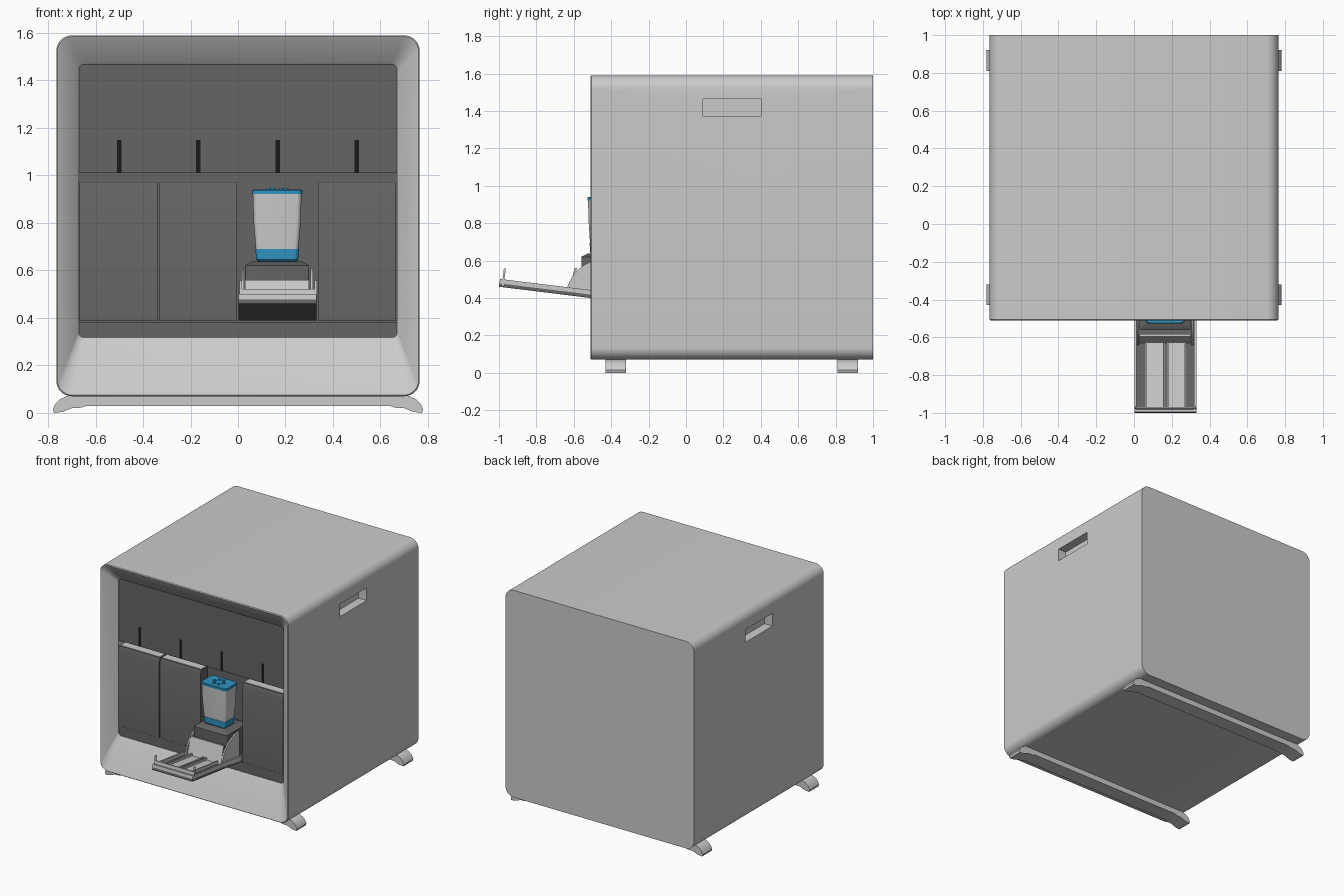
import bpy, bmesh, math
from mathutils import Vector

if "Cube" in bpy.data.objects:
    bpy.data.objects.remove(bpy.data.objects["Cube"])


def material(name, rgb):
    m = bpy.data.materials.new(name)
    m.diffuse_color = (*rgb, 1)
    m.use_nodes = True
    m.node_tree.nodes["Principled BSDF"].inputs["Base Color"].default_value = m.diffuse_color
    return m


DARK = material("dark_grey", (0.13, 0.13, 0.13))
BLACK = material("black", (0.01, 0.01, 0.01))
BLUE = material("blue", (0.03, 0.3, 0.55))


def finish(name, bm, mat=None, smooth=True):
    bmesh.ops.recalc_face_normals(bm, faces=bm.faces)
    me = bpy.data.meshes.new(name)
    bm.to_mesh(me)
    bm.free()
    ob = bpy.data.objects.new(name, me)
    bpy.context.collection.objects.link(ob)
    if mat:
        me.materials.append(mat)
    if smooth:
        shade(ob)
    return ob


def shade(ob):
    bpy.ops.object.select_all(action='DESELECT')
    ob.select_set(True)
    bpy.context.view_layer.objects.active = ob
    bpy.ops.object.shade_smooth_by_angle(angle=math.radians(30))


def loft(name, loops, mat=None):
    """Skin a list of equal-length point loops and cap both ends."""
    bm = bmesh.new()
    rings = [[bm.verts.new(p) for p in loop] for loop in loops]
    n = len(rings[0])
    for a, b in zip(rings, rings[1:]):
        for i in range(n):
            j = (i + 1) % n
            bm.faces.new((a[i], a[j], b[j], b[i]))
    bm.faces.new(rings[0])
    bm.faces.new(rings[-1])
    return finish(name, bm, mat)


def box(name, x0, x1, y0, y1, z0, z1, mat=None):
    q = [(x0, y0), (x1, y0), (x1, y1), (x0, y1)]
    return loft(name, [[(x, y, z) for x, y in q] for z in (z0, z1)], mat)


def prism_x(name, yz, x0, x1, mat=None):
    return loft(name, [[(x, y, z) for y, z in yz] for x in (x0, x1)], mat)


def rounded(u0, u1, v0, v1, r, seg=8):
    """Rounded rectangle outline in two coordinates."""
    pts = []
    for cu, cv, a0 in ((u1 - r, v1 - r, 0), (u0 + r, v1 - r, 90), (u0 + r, v0 + r, 180), (u1 - r, v0 + r, 270)):
        for k in range(seg + 1):
            a = math.radians(a0 + 90 * k / seg)
            pts.append((cu + r * math.cos(a), cv + r * math.sin(a)))
    return pts


def xz_ring(y, x, z0, z1, r):
    return [(u, y, v) for u, v in rounded(-x, x, z0, z1, r)]


def xy_ring(z, cx, cy, hx, hy, r):
    return [(u, v, z) for u, v in rounded(cx - hx, cx + hx, cy - hy, cy + hy, r, 4)]


# Cabinet shell with tapered front recess
cabinet = loft("cabinet_shell", [
    xz_ring(1.0, .765, .07, 1.59, .065),
    xz_ring(-.505, .765, .07, 1.59, .065),
    xz_ring(-.51, .76, .075, 1.585, .062),
    xz_ring(-.505, .75, .085, 1.575, .055),
    xz_ring(-.435, .675, .305, 1.475, .028),
    xz_ring(-.428, .67, .315, 1.468, .024),
    xz_ring(-.29, .67, .315, 1.468, .024)])

# Side grip pockets
for s in (-1, 1):
    xs = sorted((s * .70, s * .80))
    cutter = box("grip_cutter", *xs, .09, .40, 1.372, 1.465)
    cutter.hide_render = True
    mod = cabinet.modifiers.new("grip", 'BOOLEAN')
    mod.object = cutter
    mod.solver = 'EXACT'
    bpy.context.view_layer.objects.active = cabinet
    bpy.ops.object.modifier_apply(modifier=mod.name)
    bpy.data.objects.remove(cutter)
shade(cabinet)

# Foot rails
half = [(.64, .03), (.66, .022), (.70, .02), (.74, .004), (.775, 0), (.78, .015),
        (.768, .04), (.748, .058), (.72, .071)]
outline = half + [(-x, z) for x, z in reversed(half)]
for label, y in (("front", -.375), ("rear", .865)):
    loft(label + "_foot_rail", [[(x, yy, z) for x, z in outline] for yy in (y - .055, y + .055)])

# Front panels
box("upper_panel", -.68, .68, -.424, -.29, 1.01, 1.48, DARK)
box("lower_panel", -.68, .68, -.424, -.29, .305, .383, DARK)
box("cavity_back", -.67, .67, -.31, -.295, .38, 1.02, DARK)
for x in (-.5, -.167, .167, .5):
    box("indicator_slot", x - .01, x + .01, -.427, -.41, 1.012, 1.15, BLACK)

# Closed doors with chamfered top and inward lip
door = [(-.43, .387), (-.43, .94), (-.42, .97), (-.34, .97), (-.34, .387)]
for x0 in (-.67, -.335, .335):
    prism_x("closed_door", door, x0 + .002, x0 + .331, DARK)
    box("door_top_lip", x0 + .006, x0 + .327, -.415, -.335, .965, .973)

# Open door, laid out along the hinge direction
A = math.radians(7)


def tray(name, x0, x1, s0, s1, h0, h1, mat=None):
    pts = [(s0, h0), (s1, h0), (s1, h1), (s0, h1)]
    yz = [(-.43 - s * math.cos(A) + h * math.sin(A), .39 + s * math.sin(A) + h * math.cos(A)) for s, h in pts]
    return prism_x(name, yz, x0, x1, mat)


tray("open_door_face", .002, .33, 0, .574, 0, .018, DARK)
tray("open_door_end", .002, .33, .56, .574, 0, .04)
tray("open_door_lip", .01, .322, .55, .56, .01, .065)
for x in (.002, .318):
    tray("open_door_side", x, x + .012, .0, .574, .005, .042)
    tray("lip_tab", x + .004, x + .014, .55, .56, .01, .1)
for x in (.058, .155, .175, .265):
    tray("tray_rail", x, x + .01, .19, .55, .01, .04)
for x in (.068, .185):
    tray("tray_channel", x, x + .085, .17, .545, .015, .024)

# Hinge quadrants and sloped chute plate
arc = [(-.43, .40)] + [(-.43 - .215 * math.cos(a), .39 + .22 * math.sin(a))
                       for a in (math.radians(8 + 82 * k / 14) for k in range(15))]
for x in (.016, .305):
    prism_x("hinge_quadrant", arc, x, x + .01)
prism_x("chute_plate", [(-.63, .43), (-.595, .56), (-.583, .56), (-.618, .43)], .03, .30)

# Dispenser base under the container
C = .165
loft("dispenser_base", [
    xy_ring(.42, C, -.43, .135, .125, .008), xy_ring(.575, C, -.435, .135, .125, .008),
    xy_ring(.62, C, -.435, .135, .125, .008), xy_ring(.638, C, -.435, .105, .09, .008)], DARK)

# Food container: base, tapered jar, cap and vent relief
Y = -.455
loft("container_base", [
    xy_ring(.63, C, Y, .072, .045, .015), xy_ring(.645, C, Y, .088, .058, .018),
    xy_ring(.69, C, Y, .092, .060, .018)], BLUE)
loft("container_jar", [
    xy_ring(.69, C, Y, .090, .058, .018), xy_ring(.80, C, Y, .099, .065, .02),
    xy_ring(.922, C, Y, .103, .069, .02)])
loft("container_cap", [
    xy_ring(.922, C, Y, .106, .072, .022), xy_ring(.936, C, Y, .106, .072, .022),
    xy_ring(.94, C, Y, .102, .068, .02)], BLUE)
for k in range(6):
    a = k * math.pi / 3
    c = Vector((C + .036 * math.cos(a), Y + .036 * math.sin(a), .943))
    bm = bmesh.new()
    bmesh.ops.create_cone(bm, cap_ends=True, segments=16, radius1=.012, radius2=.010, depth=.008)
    bmesh.ops.translate(bm, verts=bm.verts, vec=c)
    finish("cap_vent", bm, BLUE)
